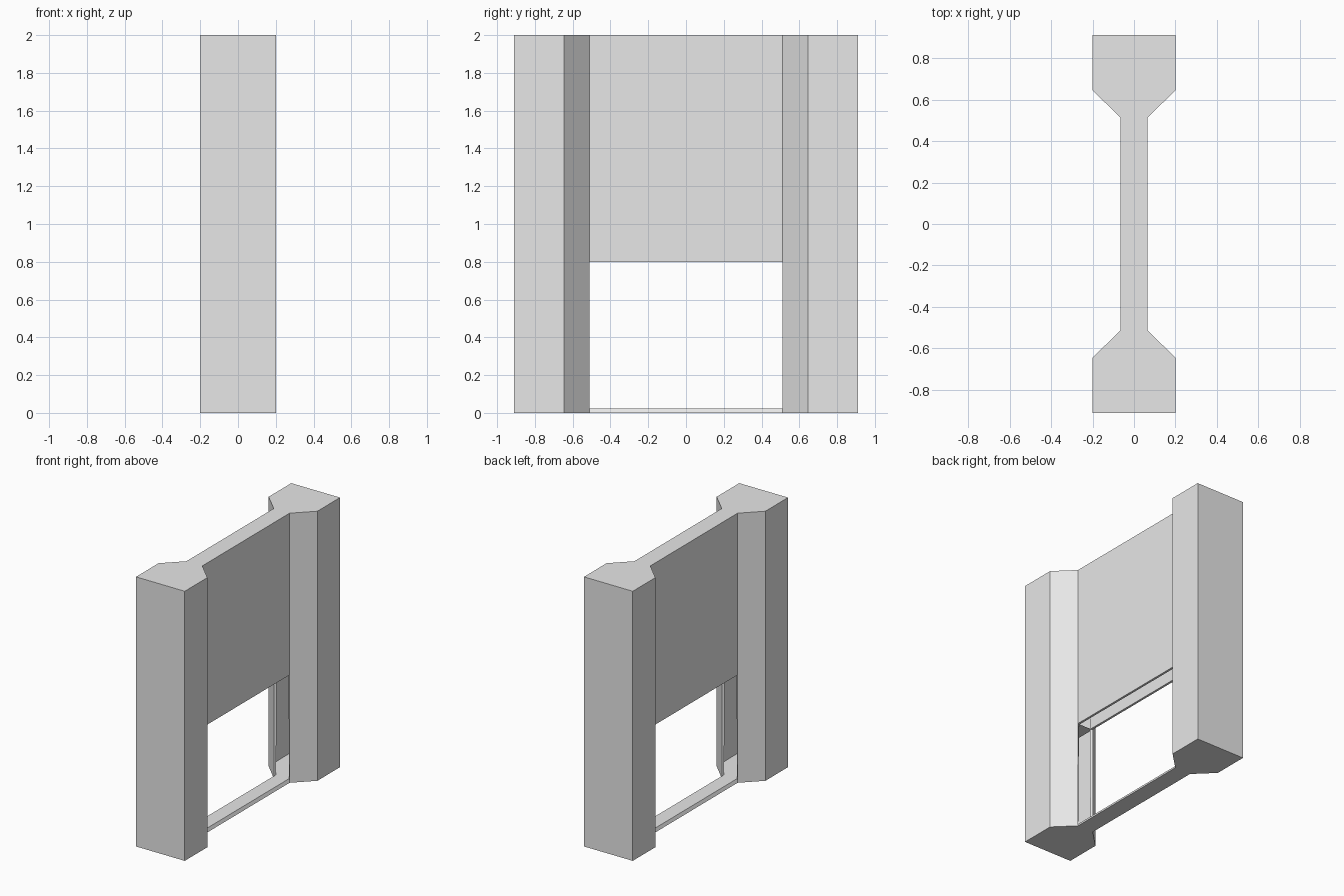
import bpy, bmesh

if "Cube" in bpy.data.objects:
    bpy.data.objects.remove(bpy.data.objects["Cube"])

HEIGHT, OPEN_Z, THICK = 2.0, 0.8, 0.018
grey = bpy.data.materials.new("light grey")
grey.diffuse_color = (0.8, 0.8, 0.8, 1)
grey.use_nodes = True
grey.node_tree.nodes["Principled BSDF"].inputs["Base Color"].default_value = grey.diffuse_color


def make_object(name, bm):
    mesh = bpy.data.meshes.new(name)
    bm.to_mesh(mesh)
    bm.free()
    mesh.materials.append(grey)
    obj = bpy.data.objects.new(name, mesh)
    bpy.context.collection.objects.link(obj)
    return obj


# Plan outline: two wide posts with chamfered shoulders joined by a thin wall
half = [(0.2, -0.91), (0.2, -0.645), (0.065, -0.512),
        (0.065, 0.512), (0.2, 0.645), (0.2, 0.91)]
outline = half + [(-x, -y) for x, y in half]
n = len(outline)

# Hollow shell, with the lower part of the thin wall left open
bm = bmesh.new()
rings = [[bm.verts.new((x, y, z)) for x, y in outline]
         for z in (0, OPEN_Z, HEIGHT)]
bm.faces.new(rings[0][::-1])
bm.faces.new(rings[2])
for level in range(2):
    low, high = rings[level], rings[level + 1]
    for i in range(n):
        j = (i + 1) % n
        is_wall = i in (2, 8)
        if level == 0 and is_wall:
            continue
        bm.faces.new((low[i], low[j], high[j], high[i]))
shell = make_object("post_and_panel_shell", bm)
solid = shell.modifiers.new("thin_sheet", 'SOLIDIFY')
solid.thickness = THICK
solid.offset = -1
solid.use_even_offset = True

# Short ledges tucked inside each post at the top of the opening
for side, label in ((-1, "front"), (1, "back")):
    bm = bmesh.new()
    ys = sorted((side * 0.515, side * 0.70))
    corners = [(-0.065, ys[0]), (-0.065, ys[1]), (0.065, ys[1]), (0.065, ys[0])]
    bm.faces.new([bm.verts.new((x, y, OPEN_Z)) for x, y in corners])
    make_object(label + "_inner_ledge", bm)
